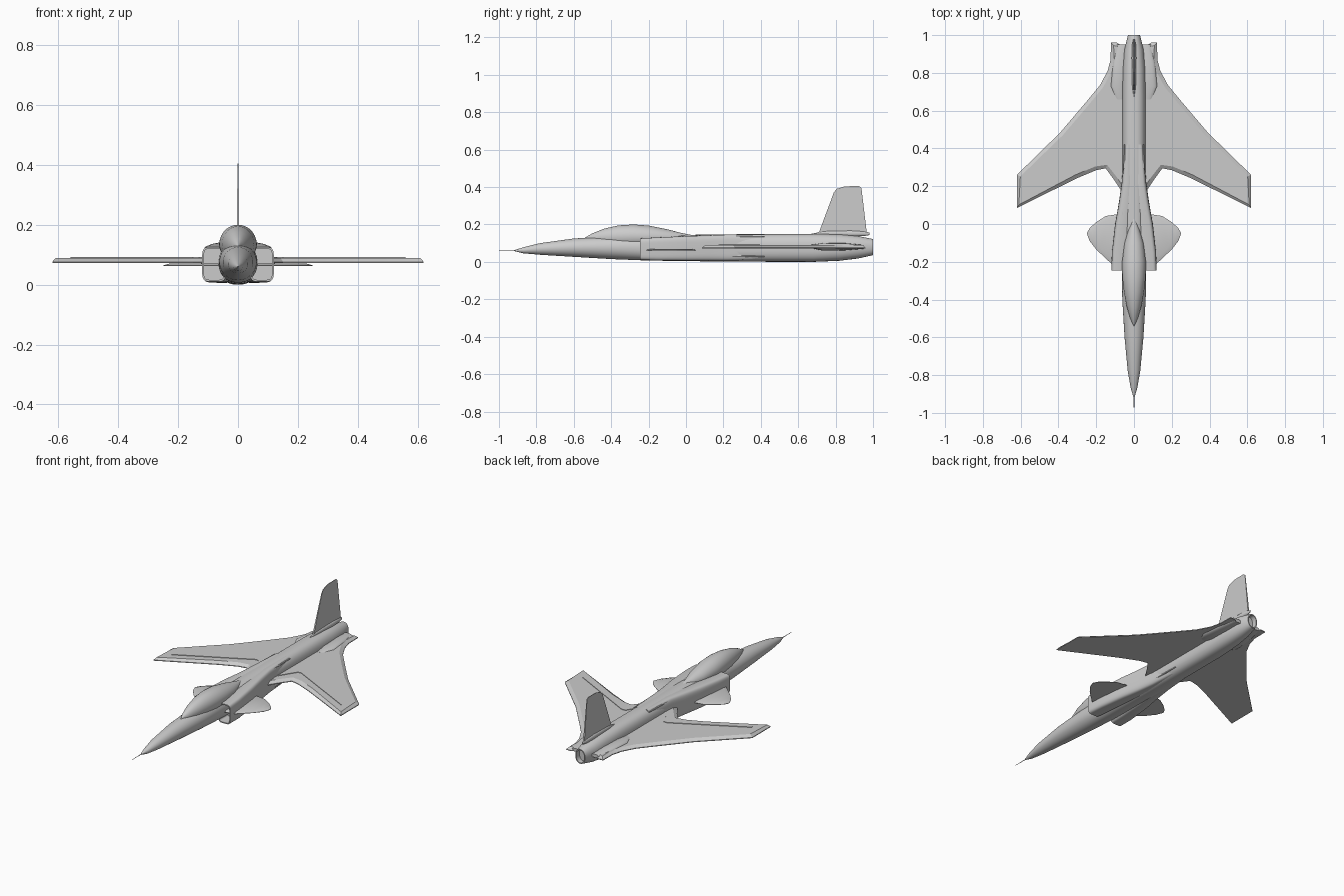
import bpy, bmesh, math
from mathutils import Vector

if "Cube" in bpy.data.objects:
    bpy.data.objects.remove(bpy.data.objects["Cube"])

grey = bpy.data.materials.new("airframe_grey")
grey.use_nodes = True
grey.diffuse_color = (0.6, 0.6, 0.6, 1)
grey.node_tree.nodes["Principled BSDF"].inputs["Base Color"].default_value = (0.6, 0.6, 0.6, 1)


def finish(bm, name, mirror=False, angle=35):
    bmesh.ops.recalc_face_normals(bm, faces=bm.faces)
    mesh = bpy.data.meshes.new(name)
    bm.to_mesh(mesh)
    bm.free()
    mesh.materials.append(grey)
    ob = bpy.data.objects.new(name, mesh)
    bpy.context.collection.objects.link(ob)
    bpy.ops.object.select_all(action='DESELECT')
    ob.select_set(True)
    bpy.context.view_layer.objects.active = ob
    bpy.ops.object.shade_smooth_by_angle(angle=math.radians(angle))
    if mirror:
        ob.modifiers.new("mirror", 'MIRROR')
    return ob


def spow(v, p):
    return math.copysign(abs(v) ** p, v)


def loft(name, stations, n=32, mirror=False, mouth=0.0, back=0.0):
    """Stations: y, centre x, half width, bottom z, top z, squareness."""
    bm = bmesh.new()
    rings = []
    for y, cx, hw, zb, zt, sq in stations:
        cz, hz = (zb + zt) / 2, (zt - zb) / 2
        rings.append([bm.verts.new((
            cx + hw * spow(math.cos(2 * math.pi * i / n), 2 / sq), y,
            cz + hz * spow(math.sin(2 * math.pi * i / n), 2 / sq))) for i in range(n)])
    for a, b in zip(rings, rings[1:]):
        for i in range(n):
            j = (i + 1) % n
            bm.faces.new((a[i], a[j], b[j], b[i]))
    caps = [bm.faces.new(rings[0]), bm.faces.new(rings[-1])]
    bm.normal_update()
    # Hollow the intake mouth or the exhaust
    for cap, depth, sign in ((caps[0], mouth, 1), (caps[1], back, -1)):
        if depth:
            bmesh.ops.inset_region(bm, faces=[cap], thickness=0.006)
            out = bmesh.ops.extrude_face_region(bm, geom=[cap])
            bmesh.ops.delete(bm, geom=[cap], context='FACES')
            bmesh.ops.translate(bm, vec=(0, sign * depth, 0),
                                verts=[g for g in out["geom"] if isinstance(g, bmesh.types.BMVert)])
    return finish(bm, name, mirror)


def slab(name, outline, z, height, inset=0.0, mirror=True):
    """Flat panel with a chamfered upper surface."""
    bm = bmesh.new()
    face = bm.faces.new([bm.verts.new((x, y, z)) for x, y in outline])
    bm.normal_update()
    if face.normal.z < 0:
        face.normal_flip()
    base = bm.faces.new([bm.verts.new(v.co) for v in reversed(face.verts)])
    side = bmesh.ops.extrude_face_region(bm, geom=[face])
    bmesh.ops.delete(bm, geom=[face], context='FACES')
    top = [g for g in side["geom"] if isinstance(g, bmesh.types.BMFace)]
    bmesh.ops.translate(bm, vec=(0, 0, height * (0.25 if inset else 1)), verts=top[0].verts[:])
    bm.normal_update()
    if inset:
        bmesh.ops.inset_region(bm, faces=top, thickness=inset, depth=height * 0.75)
    bmesh.ops.remove_doubles(bm, verts=bm.verts, dist=0.0001)
    bmesh.ops.triangulate(bm, faces=[f for f in bm.faces if len(f.verts) > 4])
    return finish(bm, name, mirror, 25)


# Main body, canopy and nose probe
loft("fuselage", [
    (-0.92, 0, 0.002, 0.058, 0.062, 2), (-0.87, 0, 0.017, 0.046, 0.078, 2),
    (-0.78, 0, 0.033, 0.038, 0.1, 2), (-0.6, 0, 0.05, 0.027, 0.125, 2),
    (-0.4, 0, 0.062, 0.015, 0.137, 2), (-0.2, 0, 0.065, 0.007, 0.14, 2.2),
    (0.1, 0, 0.062, 0.003, 0.146, 2.5), (0.3, 0, 0.062, 0.001, 0.148, 2.7),
    (0.68, 0, 0.062, 0.0, 0.15, 2.6), (0.82, 0, 0.06, 0.006, 0.147, 2.4),
    (0.92, 0, 0.052, 0.018, 0.138, 2.2), (1.0, 0, 0.032, 0.036, 0.122, 2.2)], 40, back=0.03)
loft("canopy", [
    (-0.54, 0, 0.002, 0.125, 0.13, 2), (-0.5, 0, 0.02, 0.1, 0.153, 2),
    (-0.44, 0, 0.038, 0.085, 0.177, 2), (-0.36, 0, 0.053, 0.075, 0.195, 2),
    (-0.28, 0, 0.062, 0.073, 0.2, 2), (-0.2, 0, 0.063, 0.075, 0.194, 2),
    (-0.1, 0, 0.05, 0.085, 0.174, 2), (-0.03, 0, 0.03, 0.1, 0.156, 2),
    (0.04, 0, 0.004, 0.12, 0.142, 2)])
loft("nose_probe", [(-1.0, 0, 0.001, 0.059, 0.061, 2), (-0.91, 0, 0.002, 0.058, 0.062, 2)], 8)

# Side intakes with their fairings
loft("intake", [
    (-0.245, 0.08, 0.04, 0.01, 0.126, 5), (-0.15, 0.075, 0.042, 0.007, 0.131, 5),
    (0.0, 0.06, 0.04, 0.006, 0.138, 4.5), (0.12, 0.045, 0.034, 0.006, 0.142, 4),
    (0.22, 0.035, 0.03, 0.007, 0.146, 4), (0.42, 0.03, 0.02, 0.01, 0.147, 3)],
    mirror=True, mouth=0.08)
for label, z, x in (("upper", 0.136, 0.05), ("lower", 0.03, 0.054)):
    loft(label + "_side_rail", [
        (0.05, x + 0.012, 0.006, z - 0.004, z + 0.004, 2),
        (0.2, x, 0.008, z - 0.006, z + 0.006, 2),
        (0.42, x, 0.003, z - 0.003, z + 0.003, 2)], 10, True)

# Forward swept wings with root strakes and tail extensions
slab("wing", [
    (0.03, 0.14), (0.07, 0.18), (0.11, 0.24), (0.15, 0.295), (0.2, 0.285), (0.3, 0.243), (0.62, 0.085),
    (0.62, 0.26), (0.39, 0.485), (0.25, 0.65), (0.18, 0.735), (0.14, 0.81),
    (0.124, 0.87), (0.122, 0.96), (0.09, 0.96), (0.06, 0.94), (0.03, 0.94)],
    0.072, 0.017, 0.02)
slab("flap_seam", [
    (0.06, 0.29), (0.125, 0.393), (0.15, 0.395), (0.56, 0.18), (0.56, 0.173),
    (0.15, 0.383), (0.13, 0.38), (0.065, 0.28)], 0.084, 0.008)

# Rear root fairings
loft("root_fairing", [
    (0.66, 0.075, 0.02, 0.076, 0.09, 2.5), (0.73, 0.085, 0.04, 0.06, 0.1, 2.5),
    (0.85, 0.075, 0.038, 0.062, 0.1, 2.5), (0.95, 0.06, 0.03, 0.07, 0.09, 2.5)], 20, True)

# Canard foreplanes
slab("canard", [
    (0.05, -0.22), (0.12, -0.21), (0.2, -0.135), (0.235, -0.09), (0.25, -0.05),
    (0.235, -0.022), (0.2, 0.01), (0.15, 0.042), (0.1, 0.05), (0.05, 0.045)], 0.062, 0.008, 0.02)

# Tail fin and its base
bm = bmesh.new()
profile = [(0.71, 0.155), (0.79, 0.37), (0.805, 0.39), (0.85, 0.404), (0.925, 0.405),
           (0.938, 0.395), (0.966, 0.16)]
rims = []
for side in (-1, 1):
    rims.append([bm.verts.new((side * (0.0045 - 0.012 * (z - 0.155)), y, z)) for y, z in profile])
    bm.faces.new(rims[-1])
for i in range(len(profile)):
    j = (i + 1) % len(profile)
    bm.faces.new((rims[0][i], rims[0][j], rims[1][j], rims[1][i]))
finish(bm, "tail_fin")
loft("fin_base", [
    (0.67, 0, 0.002, 0.14, 0.15, 2), (0.74, 0, 0.01, 0.138, 0.165, 2),
    (0.88, 0, 0.012, 0.135, 0.168, 2), (0.95, 0, 0.01, 0.138, 0.164, 2),
    (0.98, 0, 0.003, 0.143, 0.156, 2)], 16)
